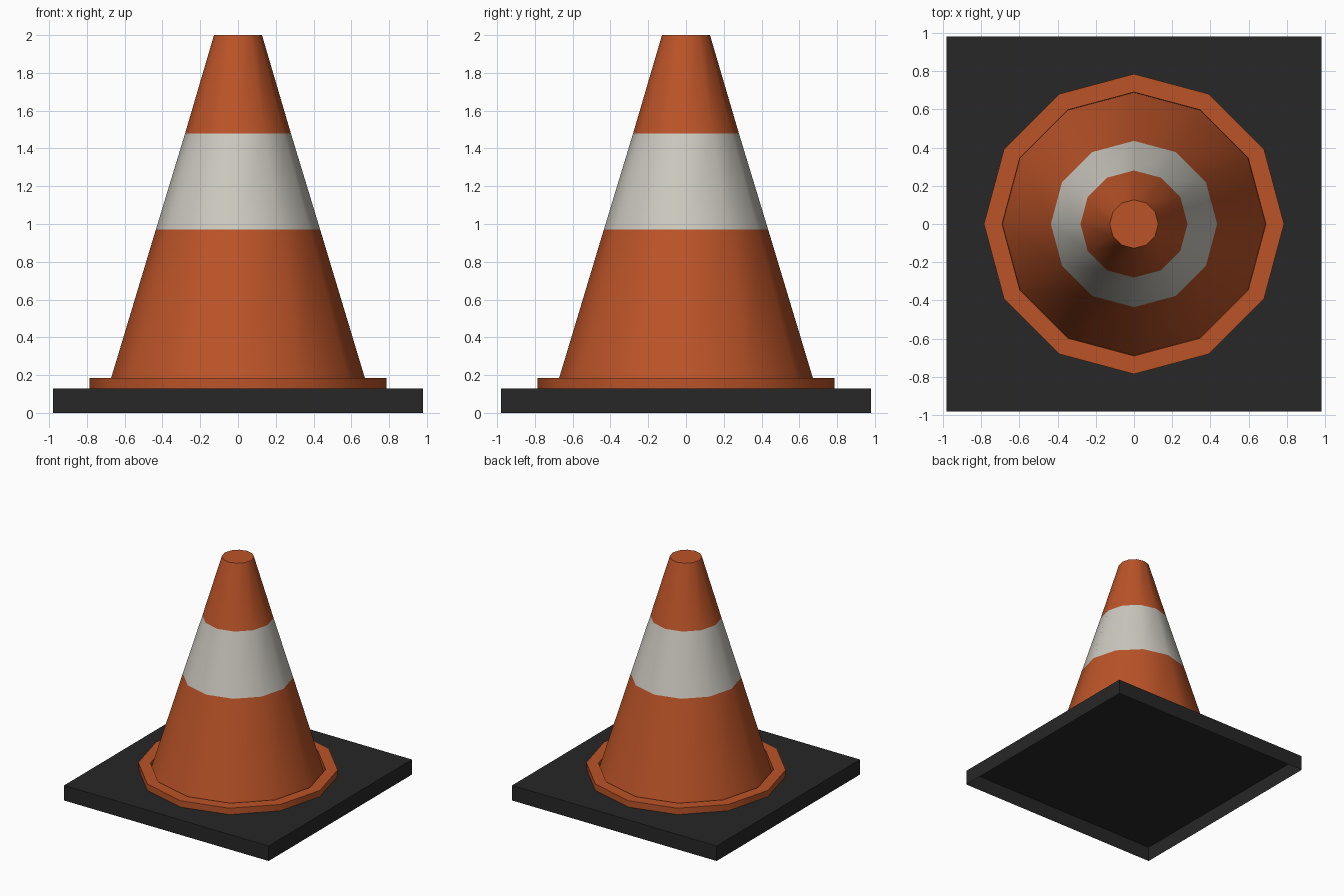
import bpy, bmesh, math

if "Cube" in bpy.data.objects:
    bpy.data.objects.remove(bpy.data.objects["Cube"])

SIDES = 12


def material(name, rgb):
    m = bpy.data.materials.new(name)
    m.diffuse_color = (*rgb, 1.0)
    m.use_nodes = True
    m.node_tree.nodes["Principled BSDF"].inputs["Base Color"].default_value = m.diffuse_color
    return m


orange = material("orange_plastic", (0.50, 0.088, 0.021))
white = material("white_band", (0.60, 0.58, 0.52))
black = material("black_rubber", (0.02, 0.02, 0.02))


def add_object(name, bm, mats):
    mesh = bpy.data.meshes.new(name)
    bm.to_mesh(mesh)
    bm.free()
    for m in mats:
        mesh.materials.append(m)
    obj = bpy.data.objects.new(name, mesh)
    bpy.context.collection.objects.link(obj)
    return obj


# Square rubber base: a shell that is open underneath
HALF, BASE_H = 0.98, 0.13
bm = bmesh.new()
bmesh.ops.create_cube(bm, size=1.0)
for v in bm.verts:
    v.co = (v.co.x * 2 * HALF, v.co.y * 2 * HALF, (v.co.z + 0.5) * BASE_H)
bm.normal_update()
bmesh.ops.delete(bm, geom=[f for f in bm.faces if f.normal.z < -0.5], context='FACES_ONLY')
add_object("base", bm, [black])

# Cone body: flange, narrow groove, then the tapering cone with a flush band
profile = [(0.785, 0.13), (0.785, 0.185), (0.69, 0.185), (0.688, 0.13),
           (0.435, 0.97), (0.28, 1.48), (0.127, 2.0)]
bm = bmesh.new()
rings = []
for r, z in profile:
    rings.append([bm.verts.new((r * math.cos(2 * math.pi * i / SIDES),
                                r * math.sin(2 * math.pi * i / SIDES), z))
                  for i in range(SIDES)])
for lo, hi in zip(rings, rings[1:]):
    for i in range(SIDES):
        j = (i + 1) % SIDES
        bm.faces.new((lo[i], lo[j], hi[j], hi[i]))
bm.faces.new(rings[-1])

# White band by height
for f in bm.faces:
    f.material_index = 1 if 0.97 < f.calc_center_median().z < 1.48 else 0
cone = add_object("cone_body", bm, [orange, white])

# Smooth around the cone, sharp at flange and tip
bpy.context.view_layer.objects.active = cone
cone.select_set(True)
bpy.ops.object.shade_smooth_by_angle(angle=math.radians(40))
